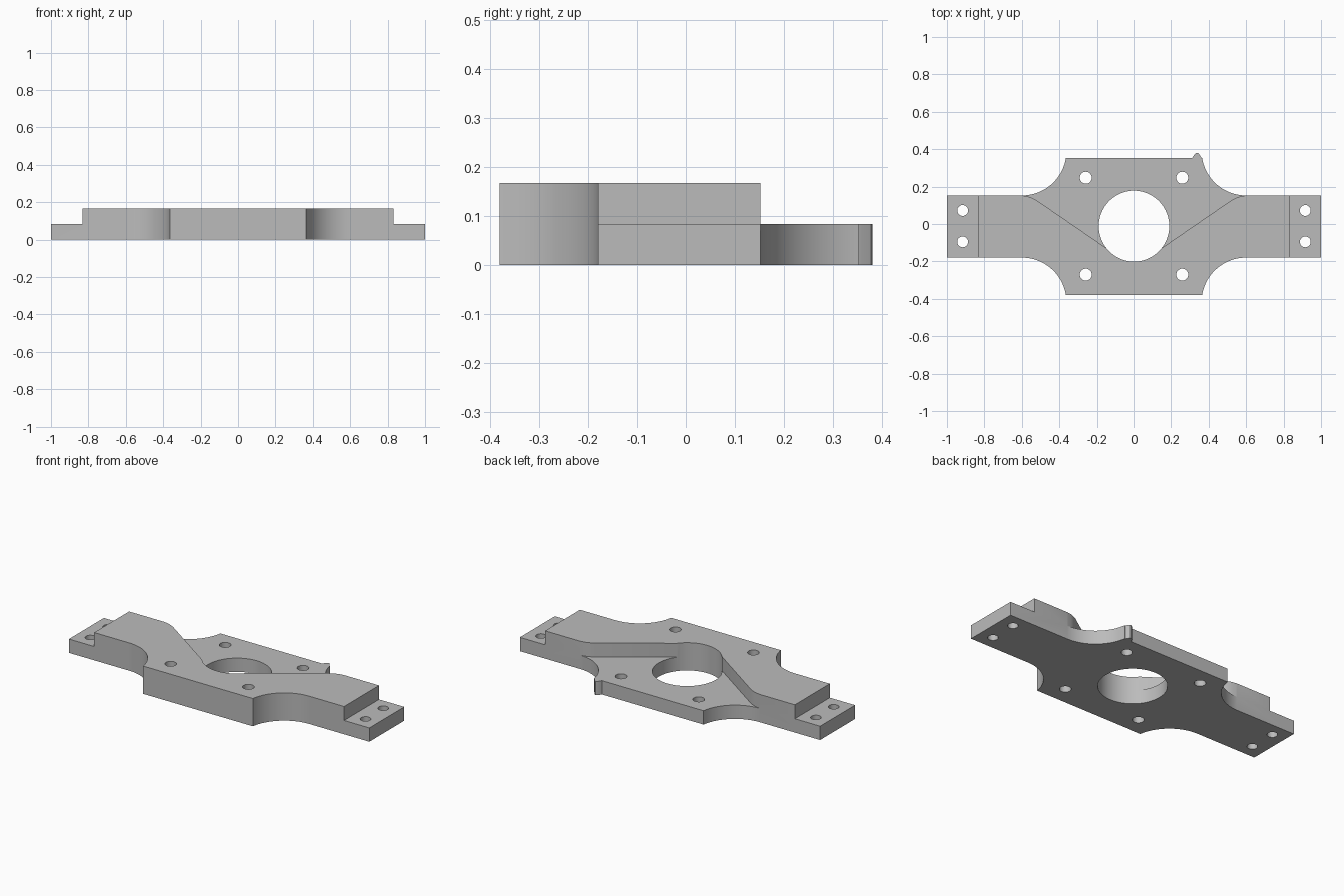
import bpy, bmesh
from math import sin, cos, pi, atan2, radians

if "Cube" in bpy.data.objects:
    bpy.data.objects.remove(bpy.data.objects["Cube"], do_unlink=True)

MID = -0.0135            # y of the long centre line
ARM, FLANGE = 0.166, 0.367   # half widths
TOP, STEP = 0.167, 0.083     # full and stepped heights

grey = bpy.data.materials.new("machined_grey")
grey.use_nodes = True
colour = (0.5, 0.5, 0.5, 1)
grey.diffuse_color = colour
grey.node_tree.nodes["Principled BSDF"].inputs["Base Color"].default_value = colour


def prism(name, points, z0, z1):
    """Extrude a counter-clockwise outline from z0 to z1."""
    bm = bmesh.new()
    base = bm.faces.new([bm.verts.new((x, y, z0)) for x, y in points])
    top = bmesh.ops.extrude_face_region(bm, geom=[base])["geom"]
    verts = [v for v in top if isinstance(v, bmesh.types.BMVert)]
    bmesh.ops.translate(bm, verts=verts, vec=(0, 0, z1 - z0))
    bmesh.ops.recalc_face_normals(bm, faces=bm.faces)
    mesh = bpy.data.meshes.new(name)
    bm.to_mesh(mesh)
    bm.free()
    mesh.materials.append(grey)
    obj = bpy.data.objects.new(name, mesh)
    bpy.context.collection.objects.link(obj)
    return obj


def arc(cx, cy, r, a0, a1, n):
    return [(cx + r * cos(a0 + (a1 - a0) * i / n),
             cy + r * sin(a0 + (a1 - a0) * i / n)) for i in range(n + 1)]


def circle(cx, cy, r, n):
    return arc(cx, cy, r, 0, 2 * pi, n)[:-1]


def combine(target, other, operation):
    """Apply a boolean and discard the helper."""
    other.hide_render = True
    mod = target.modifiers.new(operation, "BOOLEAN")
    mod.operation, mod.solver, mod.object = operation, "EXACT", other
    bpy.context.view_layer.objects.active = target
    bpy.ops.object.modifier_apply(modifier=mod.name)
    bpy.data.objects.remove(other, do_unlink=True)


# Plate outline: one quarter with its concave shoulder, mirrored around
r = 0.238
end = atan2(FLANGE - ARM - r, 0.365 - 0.6)
if end < 0:
    end += 2 * pi
quarter = [(1, ARM)] + arc(0.6, ARM + r, r, 1.5 * pi, end, 20)
half = quarter + [(-x, y) for x, y in reversed(quarter)]
outline = [(x, MID + y) for x, y in half] + [(-x, MID - y) for x, y in half]
body = prism("mounting_plate", outline, 0, TOP)

# Low pocket at the back, with diagonal sides rounded into the arms
side = [(0.61, 0.7), (0.61, MID + ARM + 0.002), (0.595, MID + ARM - 0.001),
        (0.57, 0.148), (0.545, 0.139), (0.52, 0.126), (0.1, -0.163)]
pocket = side[::-1] + [(-x, y) for x, y in side]
combine(body, prism("pocket_cutter", pocket, STEP, 0.3), "DIFFERENCE")

# Stepped ends of the arms
for s in (-1, 1):
    step = [(s * 0.832, -0.5), (s * 1.2, -0.5), (s * 1.2, 0.5), (s * 0.832, 0.5)]
    combine(body, prism("step_cutter", step, STEP, 0.3), "DIFFERENCE")

# Small nub on the back left corner
nub = [(0.363, 0.35), (0.358, 0.36), (0.346, 0.378), (0.336, 0.381),
       (0.325, 0.373), (0.312, 0.352), (0.312, 0.33), (0.35, 0.33)]
combine(body, prism("nub", nub, 0, STEP), "UNION")

# Centre bore and bolt holes
holes = [(0, 0, 0.19, 96)]
for sx in (-1, 1):
    for sy in (-1, 1):
        holes += [(sx * 0.259, sy * 0.259, 0.032, 32),
                  (sx * 0.916, sy * 0.084, 0.029, 32)]
for x, y, radius, n in holes:
    cutter = prism("hole_cutter", circle(x, MID + 0.002 + y, radius, n), -0.1, 0.4)
    combine(body, cutter, "DIFFERENCE")

# Smooth the curved walls, keep the edges sharp
bpy.ops.object.select_all(action="DESELECT")
body.select_set(True)
bpy.context.view_layer.objects.active = body
bpy.ops.object.shade_smooth_by_angle(angle=radians(25))
